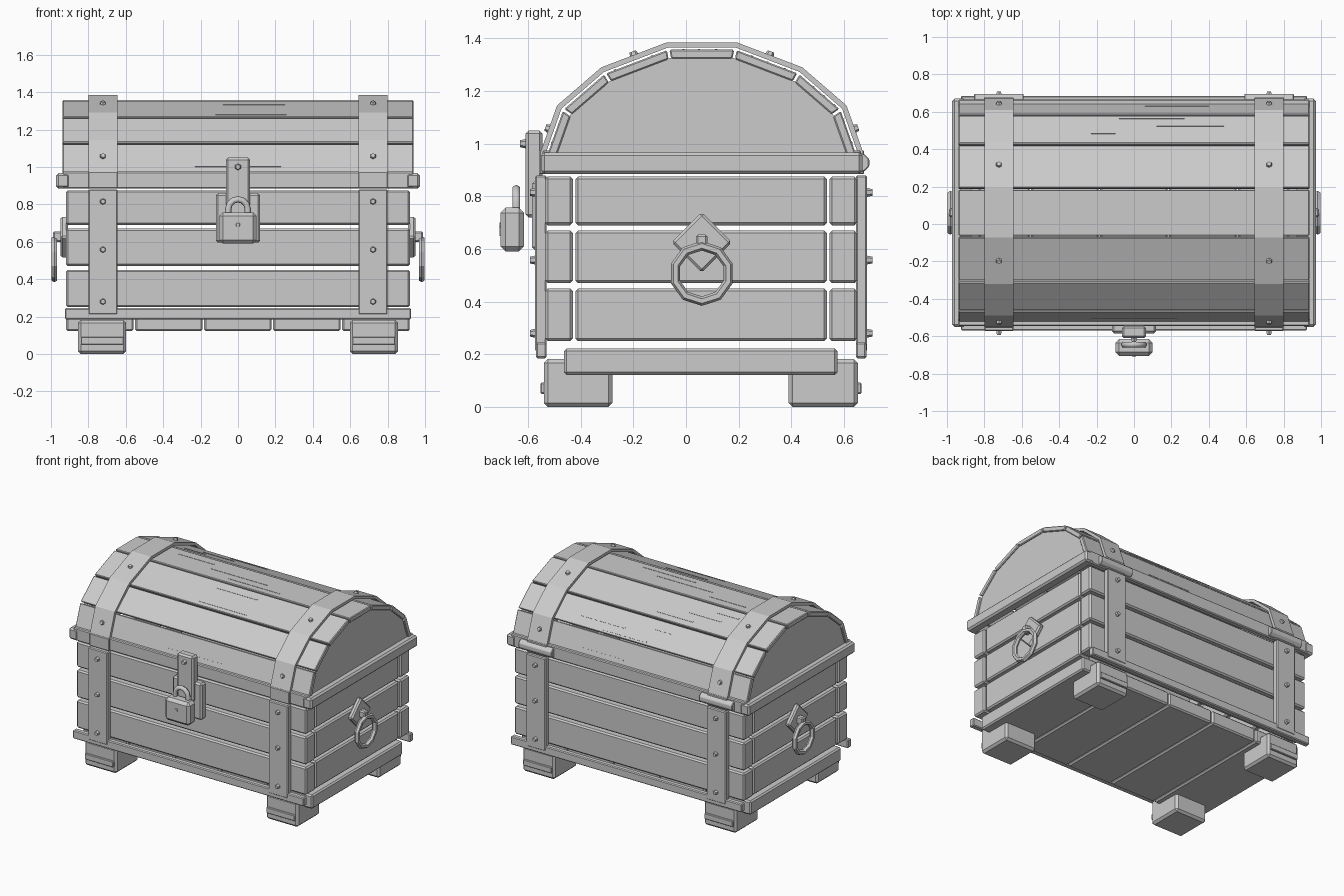
import bpy, bmesh, math
from mathutils import Vector

old = bpy.data.objects.get("Cube")
if old:
    bpy.data.objects.remove(old, do_unlink=True)

gray = bpy.data.materials.new("plain gray")
gray.use_nodes = True
COLOR = (0.6, 0.6, 0.6, 1)
gray.diffuse_color = COLOR
gray.node_tree.nodes["Principled BSDF"].inputs["Base Color"].default_value = COLOR

CY = 0.06          # depth centre of the chest body
STRAP_X = 0.722    # distance of the metal straps from the middle


def finish(name, bm, bevel=0.0):
    if bevel:
        bmesh.ops.bevel(bm, geom=bm.edges[:], offset=bevel, segments=1,
                        affect='EDGES', clamp_overlap=True)
    bmesh.ops.recalc_face_normals(bm, faces=bm.faces[:])
    mesh = bpy.data.meshes.new(name)
    bm.to_mesh(mesh)
    bm.free()
    mesh.materials.append(gray)
    obj = bpy.data.objects.new(name, mesh)
    bpy.context.collection.objects.link(obj)
    return obj


def box(name, x, y, z, bevel=0.01):
    """Bevelled box given as (low, high) ranges."""
    bm = bmesh.new()
    bmesh.ops.create_cube(bm, size=1)
    for v in bm.verts:
        v.co = [sum(r) / 2 + c * abs(r[1] - r[0]) for r, c in zip((x, y, z), v.co)]
    finish(name, bm, bevel)


def prism(name, section, x0, x1, bevel=0.0):
    """Extrude a closed (y, z) section along x."""
    bm = bmesh.new()
    face = bm.faces.new([bm.verts.new((x0, y, z)) for y, z in section])
    ext = bmesh.ops.extrude_face_region(bm, geom=[face])
    moved = [g for g in ext["geom"] if isinstance(g, bmesh.types.BMVert)]
    bmesh.ops.translate(bm, verts=moved, vec=(x1 - x0, 0, 0))
    finish(name, bm, bevel)


def rivet(name, pos, normal, radius=0.021, height=0.02, sides=6):
    bm = bmesh.new()
    bmesh.ops.create_cone(bm, cap_ends=True, segments=sides, radius1=radius,
                          radius2=radius * 0.6, depth=height * 2)
    obj = finish(name, bm)
    obj.location = pos
    obj.rotation_euler = Vector(normal).to_track_quat('Z', 'Y').to_euler()


def arch(inset):
    """Lid outline from front to back, moved inward by inset."""
    half = [(0.612, 0.97), (0.55, 1.145), (0.382, 1.29), (0.133, 1.385)]
    pts = [Vector((CY - d, z)) for d, z in half]
    pts += [Vector((CY + d, z)) for d, z in reversed(half)]
    out = []
    for i, p in enumerate(pts):
        dirs = [(pts[j + 1] - pts[j]).normalized() for j in (i - 1, i)
                if 0 <= j < len(pts) - 1]
        norms = [Vector((-d.y, d.x)) for d in dirs]
        n = sum(norms, Vector((0, 0))).normalized()
        out.append(p - n * (inset / n.dot(norms[0])))
    return out


# Body planks: three rows around a hollow interior
for z in ((0.25, 0.45), (0.47, 0.67), (0.69, 0.875)):
    box("front_plank", (-0.92, 0.92), (-0.535, -0.43), z)
    box("back_plank", (-0.92, 0.92), (0.545, 0.65), z)
    for s in (-1, 1):
        box("side_plank", (s * 0.82, s * 0.915), (-0.42, 0.535), z)

# Floor planks
for i in range(5):
    x = -0.92 + i * 0.369
    box("floor_plank", (x, x + 0.362), (-0.463, 0.575), (0.122, 0.222))

# Bottom rails
for y in ((-0.57, -0.53), (0.645, 0.685)):
    box("bottom_rail", (-0.925, 0.925), y, (0.185, 0.245), 0.006)

# Feet with a raised outer strip
for s in (-1, 1):
    x = (s * 0.598, s * 0.855)
    strip = (s * 0.612, s * 0.84)
    box("front_foot", x, (-0.54, -0.28), (0, 0.182), 0.015)
    box("back_foot", x, (0.39, 0.653), (0, 0.182), 0.015)
    box("front_foot_strip", strip, (-0.553, -0.535), (0.05, 0.092), 0.004)
    box("back_foot_strip", strip, (0.648, 0.666), (0.05, 0.092), 0.004)

# Lid planks following the arch
outer, inner = arch(0.028), arch(0.062)
for i in range(7):
    gap = (outer[i + 1] - outer[i]).normalized() * 0.005
    prism("lid_plank", [outer[i] + gap, outer[i + 1] - gap,
                        inner[i + 1] - gap, inner[i] + gap], -0.938, 0.938, 0.005)

# Lid lower boards and end panels
box("lid_front_board", (-0.938, 0.938), (-0.545, -0.505), (0.885, 0.975), 0.006)
box("lid_back_board", (-0.938, 0.938), (0.625, 0.665), (0.885, 0.975), 0.006)
for s in (-1, 1):
    prism("lid_end_panel", arch(0.06), s * 0.87, s * 0.928)
    box("lid_end_trim", (s * 0.9, s * 0.972), (-0.55, 0.67), (0.885, 0.967), 0.012)

# Metal straps, hinges and rivets
top, under = arch(0), arch(0.02)
for s in (-1, 1):
    x0, x1 = s * (STRAP_X - 0.078), s * (STRAP_X + 0.078)
    prism("lid_strap", top + under[::-1], x0, x1)
    box("lid_strap_front_end", (x0, x1), (-0.557, -0.53), (0.885, 0.975), 0.004)
    box("lid_strap_back_end", (x0, x1), (0.65, 0.677), (0.885, 0.975), 0.004)
    box("front_strap", (x0, x1), (-0.573, -0.53), (0.21, 0.88), 0.006)
    box("back_strap", (x0, x1), (0.645, 0.688), (0.21, 0.88), 0.006)
    for z in (0.28, 0.558, 0.815):
        rivet("front_rivet", (s * STRAP_X, -0.573, z), (0, -1, 0))
        rivet("back_rivet", (s * STRAP_X, 0.688, z), (0, 1, 0))
    for i in (0, 2, 4, 6):
        mid = (top[i] + top[i + 1]) / 2
        d = top[i + 1] - top[i]
        rivet("lid_rivet", (s * STRAP_X, mid.x, mid.y), (0, -d.y, d.x), height=0.014)
    octagon = [(0.662 + 0.037 * math.cos(a), 0.928 + 0.037 * math.sin(a))
               for a in (math.tau * (k + 0.5) / 8 for k in range(8))]
    prism("hinge", octagon, s * 0.59, s * 0.855, 0.004)

# Side handles: diamond plate, knob and ten-sided ring
for s in (-1, 1):
    cz, r = 0.625, 0.115
    prism("handle_plate", [(CY - r, cz), (CY, cz + r), (CY + r, cz), (CY, cz - r)],
          s * 0.91, s * 0.948, 0.01)
    box("handle_knob", (s * 0.94, s * 0.99), (CY - 0.022, CY + 0.022), (0.6, 0.655), 0.008)
    bpy.ops.mesh.primitive_torus_add(major_segments=10, minor_segments=6,
                                     major_radius=0.105, minor_radius=0.018,
                                     location=(s * 0.982, CY, 0.507),
                                     rotation=(0, math.pi / 2, 0))
    ring = bpy.context.object
    ring.name = "handle_ring"
    ring.data.materials.append(gray)

# Hasp and padlock
box("lock_plate", (-0.118, 0.118), (-0.585, -0.53), (0.595, 0.86), 0.012)
box("hasp", (-0.065, 0.065), (-0.61, -0.545), (0.72, 1.05), 0.012)
rivet("hasp_rivet", (0, -0.61, 1.0), (0, -1, 0), 0.022)
box("padlock_body", (-0.1, 0.1), (-0.705, -0.615), (0.59, 0.757), 0.02)
rivet("keyhole_top", (0, -0.704, 0.69), (0, -1, 0), 0.016, 0.004, 8)
box("keyhole_slot", (-0.006, 0.006), (-0.708, -0.7), (0.65, 0.69), 0)

curve = bpy.data.curves.new("shackle", 'CURVE')
curve.dimensions = '3D'
curve.bevel_depth = 0.017
curve.bevel_resolution = 1
path = curve.splines.new('POLY')
steps = [(-0.052, 0.74)] + [(-0.052 * math.cos(math.pi * k / 6),
                             0.775 + 0.052 * math.sin(math.pi * k / 6))
                            for k in range(7)] + [(0.052, 0.74)]
path.points.add(len(steps) - 1)
for p, (x, z) in zip(path.points, steps):
    p.co = (x, -0.645, z, 1)
curve.materials.append(gray)
bpy.context.collection.objects.link(bpy.data.objects.new("shackle", curve))

# Thin wood-grain slivers lying on the lid: start x, end x, depth
for x0, x1, y in ((.06, .4, .63), (-.08, .27, .565), (.12, .48, .525),
                  (-.23, -.1, .485), (-.32, -.03, .375), (-.5, -.25, .31),
                  (-.6, -.43, .25), (-.56, -.27, .115), (-.25, .2, .05),
                  (-.07, .35, -.01), (-.08, .25, -.13), (-.12, .26, -.27),
                  (-.23, .23, -.51)):
    i = sum(p.x < y for p in outer[1:-1])
    d = (outer[i + 1] - outer[i]).normalized()
    c = outer[i] + d * ((y - outer[i].x) / d.x)
    n = Vector((-d.y, d.x)) * 0.002
    w = d * 0.004
    prism("grain_mark", [c - w - n, c - w + n, c + w + n, c + w - n], x0, x1)
